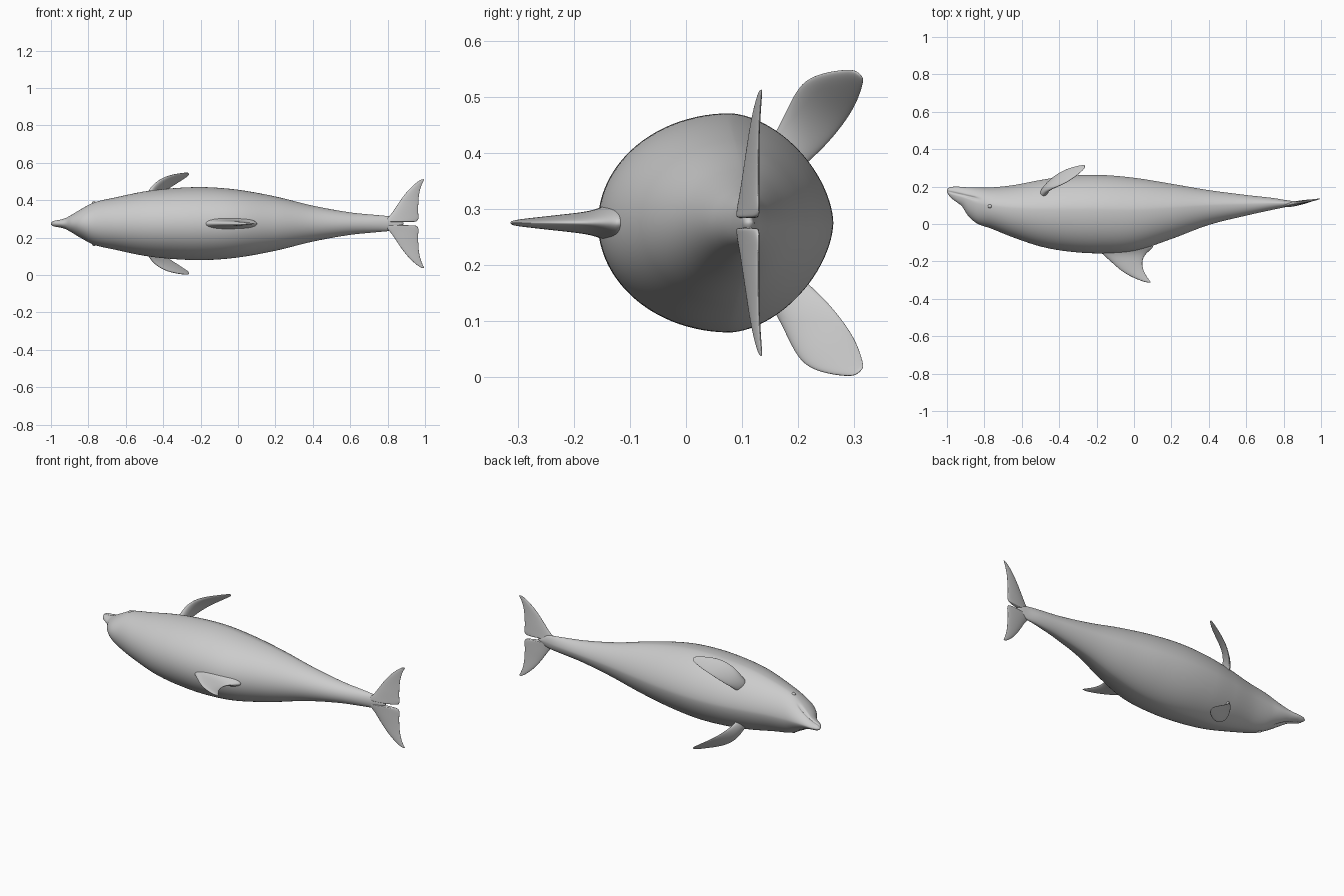
import bpy, bmesh, math
from mathutils import Vector

cube = bpy.data.objects.get("Cube")
if cube:
    bpy.data.objects.remove(cube)

MID = 0.275  # height of the body's mirror plane

skin = bpy.data.materials.new("grey skin")
skin.use_nodes = True
skin.diffuse_color = (0.6, 0.6, 0.6, 1)
skin.node_tree.nodes["Principled BSDF"].inputs["Base Color"].default_value = (0.6, 0.6, 0.6, 1)


def loft(name, rings, subdiv=0):
    """Skin a list of equal closed rings, cap both ends and shade smooth."""
    bm = bmesh.new()
    loops = [[bm.verts.new(p) for p in ring] for ring in rings]
    n = len(loops[0])
    for a, b in zip(loops, loops[1:]):
        for i in range(n):
            j = (i + 1) % n
            bm.faces.new((a[i], a[j], b[j], b[i]))
    bm.faces.new(loops[0])
    bm.faces.new(loops[-1])
    bmesh.ops.recalc_face_normals(bm, faces=bm.faces)
    mesh = bpy.data.meshes.new(name)
    bm.to_mesh(mesh)
    bm.free()
    mesh.materials.append(skin)
    mesh.shade_smooth()
    obj = bpy.data.objects.new(name, mesh)
    bpy.context.collection.objects.link(obj)
    if subdiv:
        mod = obj.modifiers.new("smooth", "SUBSURF")
        mod.levels = mod.render_levels = subdiv
    return obj


def spline(table, x):
    """Smoothly interpolate the rows of a table by their first column."""
    k = 0
    while k < len(table) - 2 and table[k + 1][0] < x:
        k += 1
    p, q = table[k], table[k + 1]
    o, r = table[max(k - 1, 0)], table[min(k + 2, len(table) - 1)]
    h = q[0] - p[0]
    t = (x - p[0]) / h
    out = []
    for c in range(1, len(p)):
        m0 = (q[c] - o[c]) / (q[0] - o[0]) * h
        m1 = (r[c] - p[c]) / (r[0] - p[0]) * h
        d = q[c] - p[c]
        out.append(p[c] + t * m0 + t * t * (3 * d - 2 * m0 - m1) + t ** 3 * (m0 + m1 - 2 * d))
    return out


# Body stations: x, back y, belly y, half width
STATIONS = [
    (-1, .172, .186, .006), (-.985, .146, .196, .016), (-.95, .118, .2, .022),
    (-.92, .095, .198, .031), (-.89, .048, .196, .047), (-.84, .003, .195, .077),
    (-.77, -.022, .195, .113), (-.65, -.07, .207, .141), (-.5, -.12, .235, .172),
    (-.35, -.147, .257, .189), (-.18, -.157, .262, .195), (0, -.145, .247, .181),
    (.2, -.08, .215, .145), (.4, -.005, .181, .096), (.6, .045, .155, .06),
    (.75, .078, .138, .045), (.82, .092, .126, .037), (.86, .1, .122, .02),
    (.885, .107, .118, .004)]


def body_ring(x, n=96):
    back, belly, half = spline(STATIONS, x)
    mid = back + 0.56 * (belly - back)
    mouth = 0.175 - 0.24 * (x + 1)
    fade = min(1, max(0, (-0.82 - x) / 0.04))
    ring = []
    for i in range(n):
        a = math.tau * i / n
        c, s = math.cos(a), math.sin(a)
        if s > 0:  # belly side is slightly keeled
            power = 2 / 1.7
            y = mid + (belly - mid) * s ** power
            w = half * math.copysign(abs(c) ** power, c)
        else:
            y = mid + (mid - back) * s
            w = half * c
        # mouth crease
        w *= 1 - 0.2 * fade * math.exp(-((y - mouth) / 0.006) ** 2)
        ring.append((x, y, MID + w))
    return ring


steps = 160
xs = [-1 + 1.885 * (i / steps) ** 1.3 for i in range(steps + 1)]
loft("body", [body_ring(x) for x in xs])


def fin_ring(lead, trail, half, normal, n=12):
    """Streamlined section between a leading and a trailing point."""
    lead, trail, normal = Vector(lead), Vector(trail), Vector(normal).normalized()
    ring = []
    for i in range(n):
        a = math.tau * i / n
        u = (1 - math.cos(a)) / 2
        ring.append(lead.lerp(trail, u) + normal * half * math.sin(a) * (1.25 - 0.5 * u))
    return ring


# Dorsal fin: y, leading x, trailing x, half thickness
DORSAL = [
    (-.1, -.23, .13, .06), (-.135, -.2, .1, .036), (-.165, -.17, .06, .022),
    (-.205, -.122, .044, .017), (-.25, -.073, .052, .012), (-.285, -.012, .072, .008),
    (-.307, .045, .088, .005), (-.313, .07, .09, .002)]
loft("dorsal_fin", [fin_ring((a, y, MID), (b, y, MID), h, (0, 0, 1))
                    for y, a, b, h in DORSAL], 2)

# Tail flukes: distance from mid plane, leading x, trailing x, half thickness
FLUKE = [
    (.008, .79, .95, .013), (.014, .79, .963, .013), (.03, .795, .971, .012),
    (.05, .815, .967, .011), (.075, .833, .965, .01), (.113, .858, .967, .008),
    (.15, .884, .968, .007), (.193, .922, .977, .006), (.225, .96, .99, .004),
    (.238, .982, .999, .002)]


def fluke_point(x, d, side):
    return (x, 0.1 + 0.2 * (x - 0.82), MID + side * d)


# Flippers: inner edge point, outer edge point, half thickness
FLIPPER = [
    ((-.5, .12, .38), (-.48, .18, .34), .03),
    ((-.482, .16, .435), (-.465, .215, .38), .02),
    ((-.455, .183, .487), (-.44, .245, .405), .014),
    ((-.395, .203, .527), (-.392, .282, .448), .011),
    ((-.33, .238, .543), (-.33, .306, .487), .008),
    ((-.275, .285, .549), (-.272, .317, .525), .005),
    ((-.262, .302, .547), (-.262, .316, .535), .002)]


def mirrored(p, side):
    return Vector((p[0], p[1], MID + side * (p[2] - MID)))


for side, label in ((1, "upper"), (-1, "lower")):
    loft(label + "_fluke", [fin_ring(fluke_point(a, d, side), fluke_point(b, d, side), h, (-.2, 1, 0))
                            for d, a, b, h in FLUKE], 2)

    span = mirrored(FLIPPER[-1][0], side) - mirrored(FLIPPER[1][0], side)
    rings = []
    for a, b, h in FLIPPER:
        a, b = mirrored(a, side), mirrored(b, side)
        rings.append(fin_ring(a, b, h, (b - a).cross(span)))
    loft(label + "_flipper", rings, 2)

    # small eye bead on the side of the head
    bpy.ops.mesh.primitive_uv_sphere_add(segments=20, ring_count=12, radius=0.011,
                                         location=(-.77, .095, MID + side * .109))
    eye = bpy.context.object
    eye.name = label + "_eye"
    eye.data.materials.append(skin)
    eye.data.shade_smooth()
